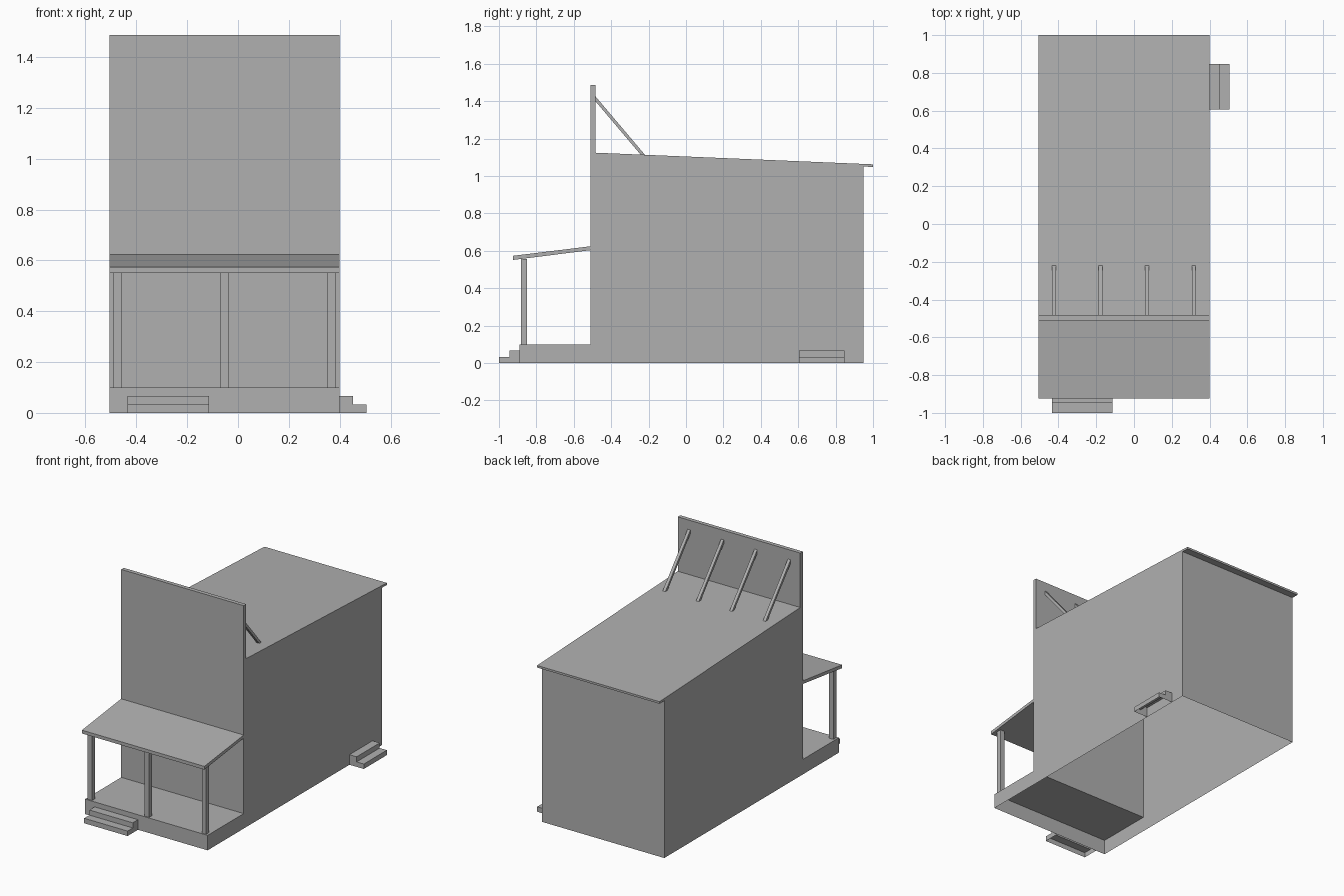
import bpy
import bmesh

if "Cube" in bpy.data.objects:
    bpy.data.objects.remove(bpy.data.objects["Cube"])

X0, X1 = -0.505, 0.399  # house width

grey = bpy.data.materials.new("grey_wood")
grey.diffuse_color = (0.435, 0.435, 0.435, 1)
grey.use_nodes = True
grey.node_tree.nodes["Principled BSDF"].inputs["Base Color"].default_value = grey.diffuse_color


def extrude(name, profile, start, end, axis='x', skip=()):
    """Extrude a counter-clockwise side profile; skip lists open profile edges."""
    bm = bmesh.new()

    def ring(d):
        return [bm.verts.new((d, a, b) if axis == 'x' else (a, d, b)) for a, b in profile]

    r0, r1 = ring(start), ring(end)
    n = len(profile)
    for i in range(n):
        j = (i + 1) % n
        if i not in skip:
            bm.faces.new((r0[i], r0[j], r1[j], r1[i]))
    bm.faces.new(r1)
    bm.faces.new(r0[::-1])
    mesh = bpy.data.meshes.new(name)
    bm.to_mesh(mesh)
    bm.free()
    mesh.materials.append(grey)
    obj = bpy.data.objects.new(name, mesh)
    bpy.context.collection.objects.link(obj)
    return obj


def rect(a0, a1, b0, b1):
    return [(a0, b0), (a1, b0), (a1, b1), (a0, b1)]


def eave(y):
    """Height of the main roof's underside."""
    return 1.048 + (1 - y) * 0.0412


# House walls and porch deck: one hollow shell, open underneath
extrude("house_shell", [(-0.89, 0), (0.95, 0), (0.95, eave(0.95)), (-0.483, eave(-0.483)),
                        (-0.51, eave(-0.483)), (-0.51, 0.1), (-0.89, 0.1)],
        X0, X1, skip=(0, 2, 3))

# Sloping main roof with rear overhang
extrude("main_roof", [(-0.483, eave(-0.483)), (0.95, eave(0.95)), (1, eave(1)),
                      (1, 1.062), (-0.483, 1.124)], X0, X1)

# False front above the roof
extrude("false_front", rect(-0.51, -0.483, eave(-0.483), 1.487), X0, X1)

# Braces behind the false front
for i in range(4):
    x = -0.424 + i * 0.2467
    extrude(f"brace_{i + 1}", [(-0.483, 1.398), (-0.241, 1.112), (-0.217, 1.11), (-0.483, 1.424)],
            x - 0.01, x + 0.01)

# Porch roof
extrude("porch_roof", [(-0.924, 0.551), (-0.51, 0.603), (-0.51, 0.624), (-0.924, 0.573)], X0, X1)

# Porch posts
for i, x in enumerate((-0.475, -0.054, 0.367)):
    extrude(f"porch_post_{i + 1}", rect(-0.883, -0.851, 0.1, 0.557), x - 0.016, x + 0.016)

# Front and side steps, open underneath and against the house
extrude("front_steps", [(-1, 0), (-0.89, 0), (-0.89, 0.067), (-0.945, 0.067),
                        (-0.945, 0.033), (-1, 0.033)], -0.435, -0.115, skip=(0, 1))
extrude("side_steps", [(X1, 0), (0.505, 0), (0.505, 0.033), (0.452, 0.033),
                       (0.452, 0.067), (X1, 0.067)], 0.848, 0.605, axis='y', skip=(0, 5))
